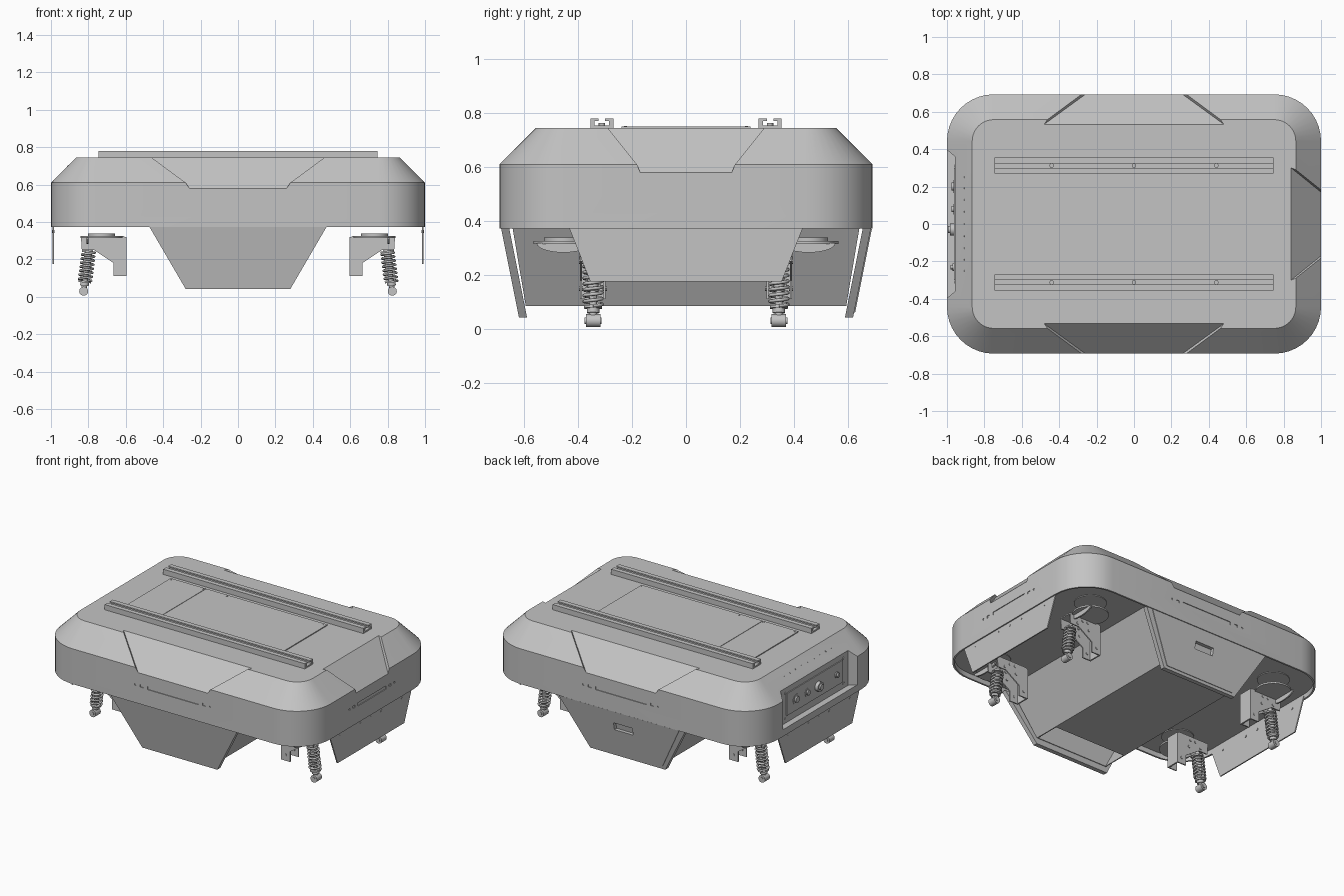
import bpy, bmesh, math
from math import sin, cos, pi
from mathutils import Vector, Matrix

if "Cube" in bpy.data.objects:
    bpy.data.objects.remove(bpy.data.objects["Cube"], do_unlink=True)

GREY = bpy.data.materials.new("body_grey")
GREY.use_nodes = True
GREY.diffuse_color = (0.55, 0.55, 0.55, 1)
GREY.node_tree.nodes["Principled BSDF"].inputs["Base Color"].default_value = (0.55, 0.55, 0.55, 1)


def finish(name, bm):
    bmesh.ops.recalc_face_normals(bm, faces=bm.faces)
    me = bpy.data.meshes.new(name)
    bm.to_mesh(me)
    bm.free()
    me.materials.append(GREY)
    ob = bpy.data.objects.new(name, me)
    bpy.context.collection.objects.link(ob)
    return ob


def smooth(ob):
    bpy.ops.object.select_all(action='DESELECT')
    ob.select_set(True)
    bpy.context.view_layer.objects.active = ob
    bpy.ops.object.shade_smooth_by_angle(angle=math.radians(30))


def loft(name, loops):
    """Solid skinned over equal-length point loops, capped at both ends."""
    bm = bmesh.new()
    rings = [[bm.verts.new(p) for p in loop] for loop in loops]
    n = len(rings[0])
    for a, b in zip(rings, rings[1:]):
        for i in range(n):
            j = (i + 1) % n
            bm.faces.new((a[i], a[j], b[j], b[i]))
    bm.faces.new(rings[0])
    bm.faces.new(rings[-1])
    return finish(name, bm)


def prism(name, pts, place, lo, hi):
    """Extrude a 2D outline; place(u, v, w) maps it into space."""
    return loft(name, [[place(u, v, w) for u, v in pts] for w in (lo, hi)])


def box(name, x0, x1, y0, y1, z0, z1):
    return prism(name, [(x0, y0), (x1, y0), (x1, y1), (x0, y1)], lambda u, v, w: (u, v, w), z0, z1)


def rod(name, a, b, r, segs=24):
    a, b = Vector(a), Vector(b)
    d = b - a
    bm = bmesh.new()
    bmesh.ops.create_cone(bm, cap_ends=True, segments=segs, radius1=r, radius2=r, depth=d.length,
                          matrix=Matrix.Translation((a + b) / 2) @ d.to_track_quat('Z', 'Y').to_matrix().to_4x4())
    ob = finish(name, bm)
    smooth(ob)
    return ob


def cut(ob, cutter):
    cutter.hide_render = True
    m = ob.modifiers.new("cut", 'BOOLEAN')
    m.operation, m.solver, m.object = 'DIFFERENCE', 'EXACT', cutter
    bpy.context.view_layer.objects.active = ob
    bpy.ops.object.modifier_apply(modifier=m.name)
    bpy.data.objects.remove(cutter, do_unlink=True)


def rounded(inset, z, steps=10):
    r, pts = 0.25 - inset, []
    for q, (sx, sy) in enumerate([(1, 1), (-1, 1), (-1, -1), (1, -1)]):
        for i in range(steps + 1):
            a = (q + i / steps) * pi / 2
            pts.append((sx * 0.75 + r * cos(a), sy * 0.443 + r * sin(a), z))
    return pts


# Sides: each maps (along, outward, up) into space
def side_x(s):
    return lambda u, out, z: (s * out, u, z)


def side_y(s):
    return lambda u, out, z: (u, s * out, z)


# Body shell, open underneath around a recessed floor
shell = loft("body_shell", [rounded(0.012, 0.405), rounded(0.012, 0.372), rounded(0, 0.372),
                            rounded(0, 0.61), rounded(0.135, 0.745)])


# Sunken trapezoids in the chamfer
def chamfer_cutter(side, wide, narrow, edge):
    def loop(lift):
        out = []
        for t, s in ((-0.3, -1), (-0.3, 1), (1.3, 1), (1.3, -1)):
            half = wide + (narrow - wide) * t
            out.append(side(s * half, edge - 0.16 * (1 - t) + lift, 0.745 - 0.165 * t + lift))
        return out
    return loft("chamfer_cutter", [loop(0), loop(0.15)])


cut(shell, chamfer_cutter(side_y(1), 0.48, 0.26, 0.693))
cut(shell, chamfer_cutter(side_y(-1), 0.48, 0.26, 0.693))
cut(shell, chamfer_cutter(side_x(1), 0.30, 0.17, 1.0))

# Control panel recess with flared ends
cut(shell, prism("panel_cutter", [(-0.36, 0.957), (0.36, 0.957), (0.44, 1.05), (-0.44, 1.05)],
                 side_x(-1), 0.418, 0.9))


# Plates and slots lying on a wall
def plate(name, side, u, z, hw, hh, lo, hi):
    pts = [(u - hw, z - hh), (u + hw, z - hh), (u + hw, z + hh), (u - hw, z + hh)]
    return prism(name, pts, lambda a, b, w: side(a, w, b), lo, hi)


for side, base, hw in ((side_x(1), 1.0, 0.15), (side_y(1), 0.693, 0.19), (side_y(-1), 0.693, 0.19)):
    lo, hi = base - 0.005, base + 0.02
    cut(shell, plate("slot", side, 0, 0.495, hw, 0.011, lo, hi))
    for s in (-1, 1):
        cut(shell, plate("slot", side, s * (hw + 0.042), 0.495, 0.012, 0.008, lo, hi))
        u = s * (hw + 0.09)
        cut(shell, rod("dot", side(u, lo, 0.495), side(u, hi, 0.495), 0.007, 12))
smooth(shell)

# Control panel fittings
panel = side_x(-1)
plate("control_panel_backing", panel, 0, 0.54, 0.30, 0.075, 0.95, 0.963)
for i, (u, r, out) in enumerate([(0.20, 0.035, 0.975), (0.08, 0.028, 0.975), (-0.03, 0.032, 0.995), (-0.23, 0.02, 0.98)]):
    rod(f"panel_knob_{i}", panel(u, 0.95, 0.54), panel(u, out - 0.01, 0.54), r)
    rod(f"panel_knob_cap_{i}", panel(u, 0.95, 0.54), panel(u, out, 0.54), r * 0.6)
for u in (-0.31, 0.31):
    for z in (0.45, 0.62):
        rod("panel_screw", panel(u, 0.95, z), panel(u, 0.961, z), 0.008, 12)
for u in (-0.25, -0.19, -0.13, -0.065, 0, 0.065, 0.13, 0.19, 0.25):
    rod("indicator_dot", panel(u, 0.903, 0.694), panel(u, 0.911, 0.702), 0.005, 10)

# Cover plates on the deck, with a seam
for name, x0, x1 in (("rear", -0.67, -0.407), ("front", -0.404, 0.50)):
    box(f"deck_cover_{name}", x0, x1, -0.24, 0.24, 0.74, 0.751)
for x in (-0.655, -0.42, -0.24, 0.485):
    for y in (-0.225, 0.225):
        rod("cover_screw", (x, y, 0.748), (x, y, 0.753), 0.006, 10)

# Slotted mounting rails
half_rail = [(0.043, 0), (0.043, 0.036), (0.012, 0.036), (0.012, 0.027),
             (0.027, 0.027), (0.027, 0.01), (0, 0.01)]
profile = half_rail + [(-y, z) for y, z in reversed(half_rail[:-1])]
for s in (-1, 1):
    prism("deck_rail", profile, lambda y, z, w: (w, s * 0.312 + y, 0.744 + z), -0.747, 0.747)
    for x in (-0.44, 0, 0.44):
        rod("rail_bolt", (x, s * 0.312, 0.75), (x, s * 0.312, 0.764), 0.012, 12)


# Central trough under the floor, with an opening near the front end
def quad(hx, y0, y1, z):
    return [(-hx, y0, z), (hx, y0, z), (hx, y1, z), (-hx, y1, z)]


trough = loft("central_trough", [quad(0.465, -0.655, 0.655, 0.44), quad(0.275, -0.595, 0.595, 0.085)])
cut(trough, loft("trough_opening", [quad(0.43, -0.59, -0.42, 0.39), quad(0.255, -0.59, -0.42, 0.06)]))


# Slanted skirts on the long sides
def skirt_layer(side, pts, lift):
    return [side(u, 0.687 - (0.375 - z) * 0.2 + lift, z) for u, z in pts]


for s in (-1, 1):
    side = side_y(s)
    trap = [(-0.475, 0.376), (0.475, 0.376), (0.28, 0.042), (-0.28, 0.042)]
    skirt = loft("long_skirt", [skirt_layer(side, trap, d) for d in (0, -0.03)])
    if s > 0:
        # Service door with a recessed handle
        inner = [(-0.43, 0.37), (0.43, 0.37), (0.262, 0.06), (-0.262, 0.06)]
        door = loft("skirt_door", [skirt_layer(side, inner, d) for d in (-0.005, 0.004)])
        grip = [(-0.07, 0.285), (0.07, 0.285), (0.07, 0.235), (-0.07, 0.235)]
        for part in (door, skirt):
            cut(part, loft("handle_cutter", [skirt_layer(side, grip, d) for d in (-0.02, 0.02)]))

# Thin skirts on the short sides
for s in (-1, 1):
    side = side_x(s)
    prism("short_skirt", [(-0.44, 0.39), (0.44, 0.39), (0.355, 0.175), (-0.355, 0.175)],
          lambda u, z, w: side(u, w, z), 0.984, 0.992)
    for u in (-0.33, -0.11, 0, 0.11, 0.33):
        rod("skirt_bolt", side(u, 0.98, 0.35), side(u, 0.994, 0.35), 0.008, 12)

# Suspension: caster mount, bracket and spring strut at each corner
bracket = [(0.84, 0.325), (0.61, 0.325), (0.597, 0.30), (0.597, 0.11), (0.665, 0.11),
           (0.665, 0.18), (0.77, 0.25), (0.835, 0.25)]
gusset = [(0.455 + 0.1 * cos(a * pi / 12), 0.318 - 0.035 * sin(a * pi / 12)) for a in range(13)]
for sx in (-1, 1):
    for sy in (-1, 1):
        def at(x, y, z):
            return (sx * x, sy * y, z)
        rod("mount_plate", at(0.73, 0.455, 0.315), at(0.73, 0.455, 0.326), 0.112, 40)
        rod("mount_swivel", at(0.73, 0.455, 0.32), at(0.73, 0.455, 0.338), 0.072, 32)
        prism("mount_gusset", gusset, lambda y, z, w: at(w, y, z), 0.80, 0.81)
        rod("floor_ring", at(0.73, 0.455, 0.40), at(0.73, 0.455, 0.407), 0.1, 32)
        for y in (0.298, 0.386):
            prism("bracket_plate", bracket, lambda x, z, w: at(x, w, z), y, y + 0.008)
            for x, z in ((0.70, 0.30), (0.74, 0.30), (0.78, 0.27), (0.69, 0.25), (0.63, 0.15)):
                rod("bracket_bolt", at(x, y - 0.004, z), at(x, y + 0.012, z), 0.009, 12)
        box("bracket_web", *sorted((sx * 0.597, sx * 0.607)), *sorted((sy * 0.298, sy * 0.394)), 0.11, 0.32)
        box("bracket_top", *sorted((sx * 0.61, sx * 0.84)), *sorted((sy * 0.298, sy * 0.394)), 0.317, 0.325)

        def strut(t):
            return at(0.825 - 0.03 * t, 0.345, 0.03 + 0.24 * t)
        rod("strut_eye", at(0.825, 0.318, 0.03), at(0.825, 0.372, 0.03), 0.024)
        rod("strut_eye_pin", at(0.825, 0.314, 0.03), at(0.825, 0.376, 0.03), 0.012, 16)
        rod("strut_rod", strut(0), strut(1), 0.014)
        rod("strut_body", strut(0.45), strut(0.95), 0.021)
        for a, b, r in ((0.12, 0.19, 0.023), (0.19, 0.23, 0.034), (0.86, 0.9, 0.036)):
            rod("strut_collar", strut(a), strut(b), r)
        curve = bpy.data.curves.new("strut_spring", 'CURVE')
        curve.dimensions, curve.bevel_depth, curve.bevel_resolution = '3D', 0.0065, 1
        curve.use_fill_caps = True
        turns, steps = 7, 16
        spline = curve.splines.new('POLY')
        spline.points.add(turns * steps)
        for i, p in enumerate(spline.points):
            c, a = strut(0.23 + 0.63 * i / (turns * steps)), 2 * pi * i / steps
            p.co = (c[0] + 0.034 * cos(a), c[1] + 0.034 * sin(a), c[2], 1)
        curve.materials.append(GREY)
        bpy.context.collection.objects.link(bpy.data.objects.new("strut_spring", curve))
